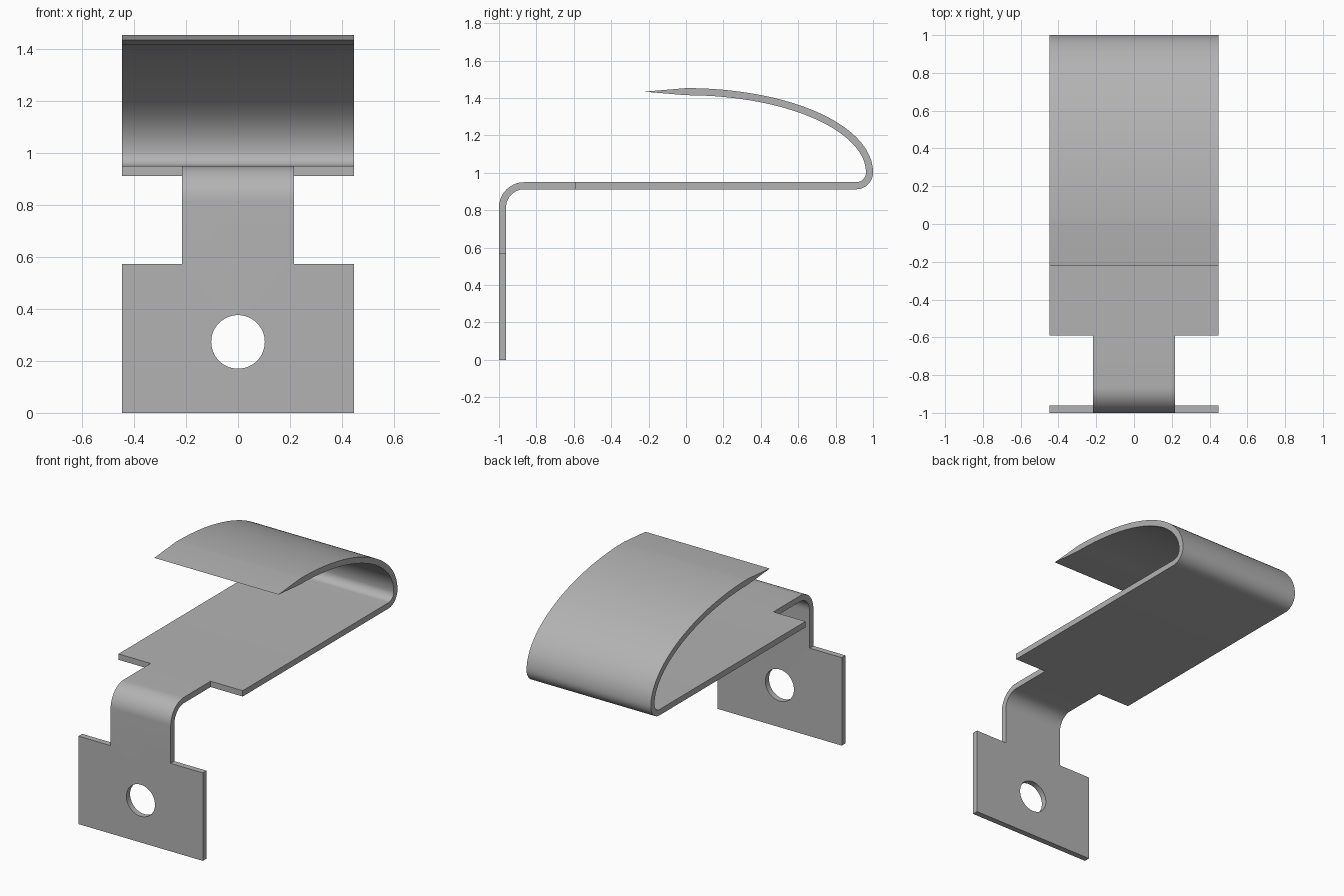
import bpy
import bmesh
from math import cos, sin, pi, radians
from mathutils import Vector, Matrix

cube = bpy.data.objects.get("Cube")
if cube:
    bpy.data.objects.remove(cube, do_unlink=True)

THICK = 0.038
HALF_WIDTH = 0.447
NECK_HALF = 0.216

steel = bpy.data.materials.new("grey steel")
steel.use_nodes = True
steel.diffuse_color = (0.45, 0.45, 0.45, 1)
steel.node_tree.nodes["Principled BSDF"].inputs["Base Color"].default_value = (0.45, 0.45, 0.45, 1)


def arc(cy, cz, ry, rz, start, end, steps):
    """Points (y, z) along an elliptical arc."""
    angles = [radians(start + (end - start) * i / steps) for i in range(steps + 1)]
    return [Vector((cy + ry * cos(a), cz + rz * sin(a))) for a in angles]


def make_object(name, bm):
    bmesh.ops.recalc_face_normals(bm, faces=bm.faces)
    mesh = bpy.data.meshes.new(name)
    bm.to_mesh(mesh)
    bm.free()
    obj = bpy.data.objects.new(name, mesh)
    bpy.context.collection.objects.link(obj)
    return obj


# Centre line of the bent strip, from the foot of the plate to the spring tip
path = [Vector((-0.981, 0))]
path += arc(-0.865, 0.815, 0.116, 0.116, 180, 90, 14)
path += arc(0.91, 1.002, 0.071, 0.071, -90, 0, 14)
path += arc(0, 1.002, 0.981, 0.432, 0, 90, 48)[1:]
path.append(Vector((-0.222, 1.434)))

# Thicken the centre line into a closed band
left, right = [], []
for i, p in enumerate(path):
    before = path[max(i - 1, 0)]
    after = path[min(i + 1, len(path) - 1)]
    if i > 0 and (p - before).length > 0.2:
        before = p - Vector((after - p)) * 0.01
    if i < len(path) - 1 and (after - p).length > 0.2:
        d = (after - p).normalized()
    else:
        d = (after - before).normalized()
    normal = Vector((-d.y, d.x)) * THICK / 2
    left.append(p + normal)
    right.append(p - normal)

# Sweep the band across the full width
bm = bmesh.new()
rows = []
for x in (-HALF_WIDTH, HALF_WIDTH):
    rows.append([bm.verts.new((x, q.x, q.y)) for q in left + right[::-1]])
count = len(rows[0])
for i in range(count):
    j = (i + 1) % count
    bm.faces.new((rows[0][i], rows[0][j], rows[1][j], rows[1][i]))
for row in rows:
    bm.faces.new(row)
clip = make_object("spring_clip", bm)
clip.data.materials.append(steel)


# Cutters: a notch on each side of the neck, and the bolt hole
def notch_cutter(side):
    bm = bmesh.new()
    low = Vector((NECK_HALF, -1.2, 0.572))
    high = Vector((0.7, -0.59, 1.2))
    mid, size = (low + high) / 2, high - low
    mid.x *= side
    bmesh.ops.create_cube(bm, size=1, matrix=Matrix.Translation(mid) @ Matrix.Diagonal((*size, 1)))
    return make_object("notch_cutter", bm)


def hole_cutter():
    bm = bmesh.new()
    bmesh.ops.create_cone(bm, cap_ends=True, segments=64, radius1=0.103, radius2=0.103, depth=0.3,
                          matrix=Matrix.Translation((0, -0.98, 0.273)) @ Matrix.Rotation(pi / 2, 4, 'X'))
    return make_object("hole_cutter", bm)


cutters = [notch_cutter(-1), notch_cutter(1), hole_cutter()]
for cutter in cutters:
    cutter.hide_render = True
    mod = clip.modifiers.new("cut", 'BOOLEAN')
    mod.operation = 'DIFFERENCE'
    mod.solver = 'EXACT'
    mod.object = cutter

# Bake the cuts and remove the cutters
bpy.context.view_layer.update()
cut_mesh = bpy.data.meshes.new_from_object(clip.evaluated_get(bpy.context.evaluated_depsgraph_get()))
clip.modifiers.clear()
clip.data = cut_mesh
for cutter in cutters:
    bpy.data.objects.remove(cutter, do_unlink=True)

# Smooth bends with crisp plate edges
bpy.ops.object.select_all(action='DESELECT')
clip.select_set(True)
bpy.context.view_layer.objects.active = clip
bpy.ops.object.shade_smooth_by_angle(angle=radians(30))
